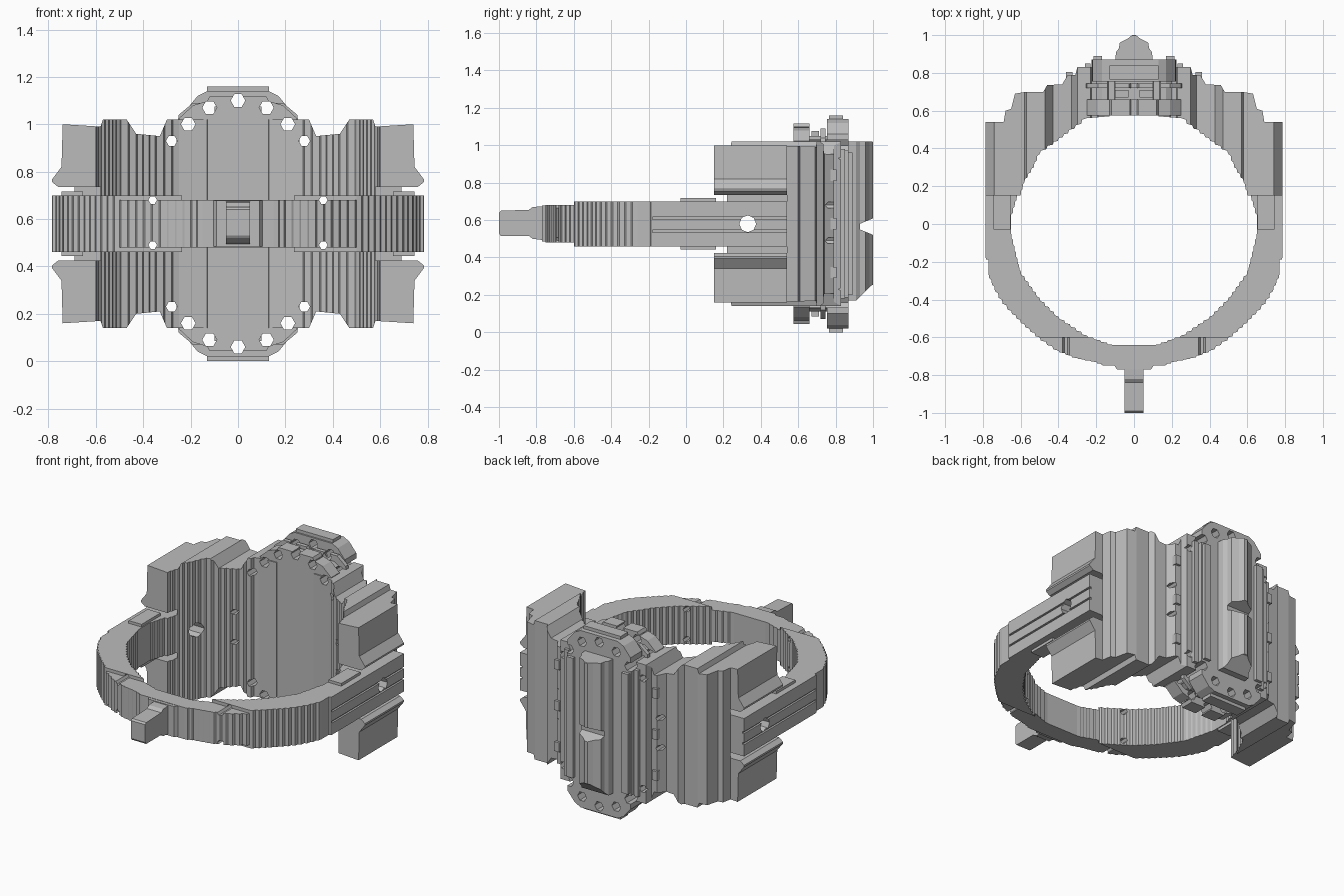
import bpy, bmesh, math
from mathutils import Vector

if "Cube" in bpy.data.objects:
    bpy.data.objects.remove(bpy.data.objects["Cube"])

metal = bpy.data.materials.new("plain_grey")
metal.diffuse_color = (0.5, 0.5, 0.5, 1)
metal.use_nodes = True
metal.node_tree.nodes["Principled BSDF"].inputs["Base Color"].default_value = metal.diffuse_color
MID = 0.58  # height of the mirror plane


def prism(name, pts, axis, lo, hi):
    """Extrude a closed outline along x, y or z."""
    place = {"x": lambda a, b, t: (t, a, b),
             "y": lambda a, b, t: (a, t, b),
             "z": lambda a, b, t: (a, b, t)}[axis]
    bm = bmesh.new()
    v0 = [bm.verts.new(place(a, b, lo)) for a, b in pts]
    v1 = [bm.verts.new(place(a, b, hi)) for a, b in pts]
    n = len(pts)
    bm.faces.new(v0)
    bm.faces.new(v1[::-1])
    for i in range(n):
        j = (i + 1) % n
        bm.faces.new((v0[j], v0[i], v1[i], v1[j]))
    bmesh.ops.recalc_face_normals(bm, faces=bm.faces)
    me = bpy.data.meshes.new(name)
    bm.to_mesh(me)
    bm.free()
    ob = bpy.data.objects.new(name, me)
    bpy.context.collection.objects.link(ob)
    me.materials.append(metal)
    return ob


def box(name, x0, x1, y0, y1, z0, z1):
    return prism(name, [(x0, y0), (x1, y0), (x1, y1), (x0, y1)], "z", z0, z1)


def combine(obs, cutters, op="DIFFERENCE"):
    """Apply booleans to the objects, then remove the cutters."""
    for ob in obs:
        for c in cutters:
            m = ob.modifiers.new("cut", "BOOLEAN")
            m.object, m.operation, m.solver = c, op, "EXACT"
        bpy.context.view_layer.update()
        dg = bpy.context.evaluated_depsgraph_get()
        me = bpy.data.meshes.new_from_object(ob.evaluated_get(dg))
        ob.modifiers.clear()
        ob.data = me
    for c in cutters:
        bpy.data.objects.remove(c)


def stairs(path, step=0.035):
    """Turn a smooth path into small chamfered steps."""
    out = []
    for p, q in zip(path, path[1:]):
        p, q = Vector(p), Vector(q)
        n = max(1, round((q - p).length / step))
        for i in range(n):
            a, b = p.lerp(q, i / n), p.lerp(q, (i + 1) / n)
            d = b - a
            out.append(tuple(a))
            if min(abs(d.x), abs(d.y)) > 0.004:
                out.append((a.x + d.x * 0.2, a.y + d.y * 0.75))
    return out + [tuple(path[-1])]


def mirror_x(half):
    """Half path from +x to the centre, continued to -x."""
    return half + [(-x, y) for x, y in half[::-1] if abs(x) > 1e-5]


def silhouette(top, zs=1.0):
    """Outline in x and z from its upper right quarter."""
    up = mirror_x([(x, MID + (z - MID) * zs) for x, z in top])
    return up + [(x, 2 * MID - z) for x, z in up[::-1]]


def hexagon(a, b, r, n=6):
    return [(a + r * math.cos(math.tau * i / n), b + r * math.sin(math.tau * i / n)) for i in range(n)]


# Finger band
outer = [(0.785, 0.15), (0.785, -0.18), (0.77, -0.19), (0.77, -0.26), (0.74, -0.33), (0.70, -0.40),
         (0.65, -0.46), (0.58, -0.53), (0.50, -0.60), (0.40, -0.67), (0.30, -0.71), (0.20, -0.73),
         (0.15, -0.75), (0, -0.75)]
inner = [(0.62, 0.15), (0.65, 0.05), (0.65, -0.05), (0.60, -0.25), (0.50, -0.39), (0.40, -0.49),
         (0.25, -0.59), (0.11, -0.64), (0, -0.64)]
band = prism("band", mirror_x(stairs(outer)) + mirror_x(stairs(inner))[::-1], "z", 0.46, 0.70)
combine([band], [box("c", -1, 1, -1.2, -0.6, 0.68, 0.9), box("c", -1, 1, -1.2, -0.6, 0.3, 0.48)])

# Front tab with its base pad
prism("front_tab", [(-0.74, 0.49), (-0.82, 0.50), (-0.84, 0.515), (-0.99, 0.515), (-1.0, 0.53),
                    (-1.0, 0.64), (-0.99, 0.65), (-0.84, 0.655), (-0.82, 0.67), (-0.74, 0.675)],
      "x", -0.05, 0.05)
prism("tab_pad", [(-0.11, -0.74), (-0.09, -0.77), (0.09, -0.77), (0.11, -0.74)], "z", 0.485, 0.678)

# Crown body: plan outline trimmed by the front outline
back = [(0.785, 0.15), (0.785, 0.54), (0.69, 0.54), (0.68, 0.60), (0.65, 0.61), (0.63, 0.69),
        (0.57, 0.70), (0.48, 0.70), (0.46, 0.735), (0.38, 0.74), (0.35, 0.79), (0.31, 0.79),
        (0.30, 0.83), (0, 0.83)]
hollow = [(0.60, 0.15), (0.58, 0.22), (0.53, 0.30), (0.50, 0.37), (0.43, 0.42), (0.35, 0.48),
          (0.28, 0.53), (0.25, 0.56), (0.13, 0.57), (0.12, 0.585), (0, 0.585)]
body = prism("crown_body", mirror_x(back) + mirror_x(stairs(hollow))[::-1], "z", 0, 1.16)
trim = [(0.80, 0.70), (0.74, 0.72), (0.79, 0.76), (0.745, 0.82), (0.74, 1.0), (0.58, 0.99),
        (0.57, 1.02), (0.47, 1.02), (0.43, 0.96), (0.33, 0.95), (0.30, 1.02), (0.25, 1.02)]
combine([body], [prism("c", silhouette(trim), "y", 0, 1.1)], "INTERSECT")

# Gaps between shoulders and band, and fine side grooves
cuts = []
for s in (-1, 1):
    xs = sorted((s * 0.58, s * 0.9))
    xg = sorted((s * 0.773, s * 0.9))
    cuts += [box("c", *xs, 0.1, 0.54, 0.70, 0.735), box("c", *xs, 0.1, 0.54, 0.425, 0.46)]
    for z in (0.54, 0.61):
        g = box("c", *xg, -0.18, 0.6, z - 0.006, z + 0.006)
        combine([band, body], [g])
combine([body], cuts)
# Round side holes
combine([body], [prism("c", hexagon(0.33, MID, 0.045, 8), "x", -1, 1)])

# Oval centre layers
oval = [(0.31, 0.90), (0.30, 0.96), (0.25, 1.03), (0.25, 1.06), (0.19, 1.12), (0.13, 1.14), (0.12, 1.16)]
bezel = prism("inner_bezel", silhouette(oval, 0.925), "y", 0.575, 0.66)
core = prism("centre_core", silhouette([(0.22, 0.95), (0.20, 1.03), (0.17, 1.05)]), "y", 0.65, 0.76)
plate = prism("outer_plate", silhouette([(0.225, 0.98), (0.22, 1.06), (0.17, 1.12), (0.13, 1.14)]),
              "y", 0.755, 0.87)
lip = prism("thin_lip", silhouette([(0.26, 0.98), (0.25, 1.04), (0.19, 1.09)]), "y", 0.72, 0.745)

# Ring of openings through the centre
holes = []
for x, z in [(0, 1.10), (0.12, 1.07), (0.21, 1.0), (0.28, 0.93)]:
    for sx in ((-1, 1) if x else (1,)):
        for zz in (z, 2 * MID - z):
            holes.append(prism("c", hexagon(sx * x, zz, 0.031 if x < 0.25 else 0.024), "y", 0.3, 1.05))
combine([body, bezel, core, plate, lip], holes)
# Small openings through the band and wings
combine([band, body], [prism("c", hexagon(s * 0.36, z, 0.018), "y", -0.9, 0.95)
                       for s in (-1, 1) for z in (0.49, 0.68)])

# Caps on the plate ends
for name, z0, z1 in (("top_cap", 1.135, 1.16), ("bottom_cap", 0.0, 0.025)):
    box(name, -0.13, 0.13, 0.765, 0.84, z0, z1)

# Split back ridge
ridge = mirror_x([(0.10, 0.86), (0.095, 0.91), (0.08, 0.93), (0.075, 0.96), (0.035, 0.98), (0.01, 1.0)])
upper = prism("back_ridge", ridge, "z", 0.17, 1.02)
wedge = prism("c", [(0.93, 0.55), (0.93, 0.58), (1.05, 0.63), (1.05, 0.50)], "x", -0.3, 0.3)
ends = [prism("c", [(0.89, 0.15), (1.05, 0.15), (1.05, 0.27), (0.99, 0.25)], "x", -0.3, 0.3),
        prism("c", [(0.975, 1.05), (1.05, 1.05), (1.05, 0.95)], "x", -0.3, 0.3)]
combine([upper], [wedge] + ends)

for s in (-1, 1):
    # Upright rails beside the ridge, side clips, and stepped band pads
    box("back_rail", *sorted((s * 0.17, s * 0.215)), 0.86, 0.89, 0.20, 0.96)
    box("side_rail", *sorted((s * 0.23, s * 0.26)), 0.82, 0.85, 0.18, 0.98)
    for z in (0.32, 0.58, 0.84):
        box("side_clip", *sorted((s * 0.325, s * 0.36)), 0.77, 0.805, z - 0.03, z + 0.03)
    for z0, z1 in ((0.69, 0.717), (0.443, 0.47)):
        box("band_pad", *sorted((s * 0.655, s * 0.745)), -0.03, 0.16, z0, z1)
    # Small blocks in the top and bottom recess
    for z0, z1 in ((1.04, 1.075), (0.085, 0.12)):
        box("recess_block", *sorted((s * 0.03, s * 0.10)), 0.67, 0.71, z0, z1)
